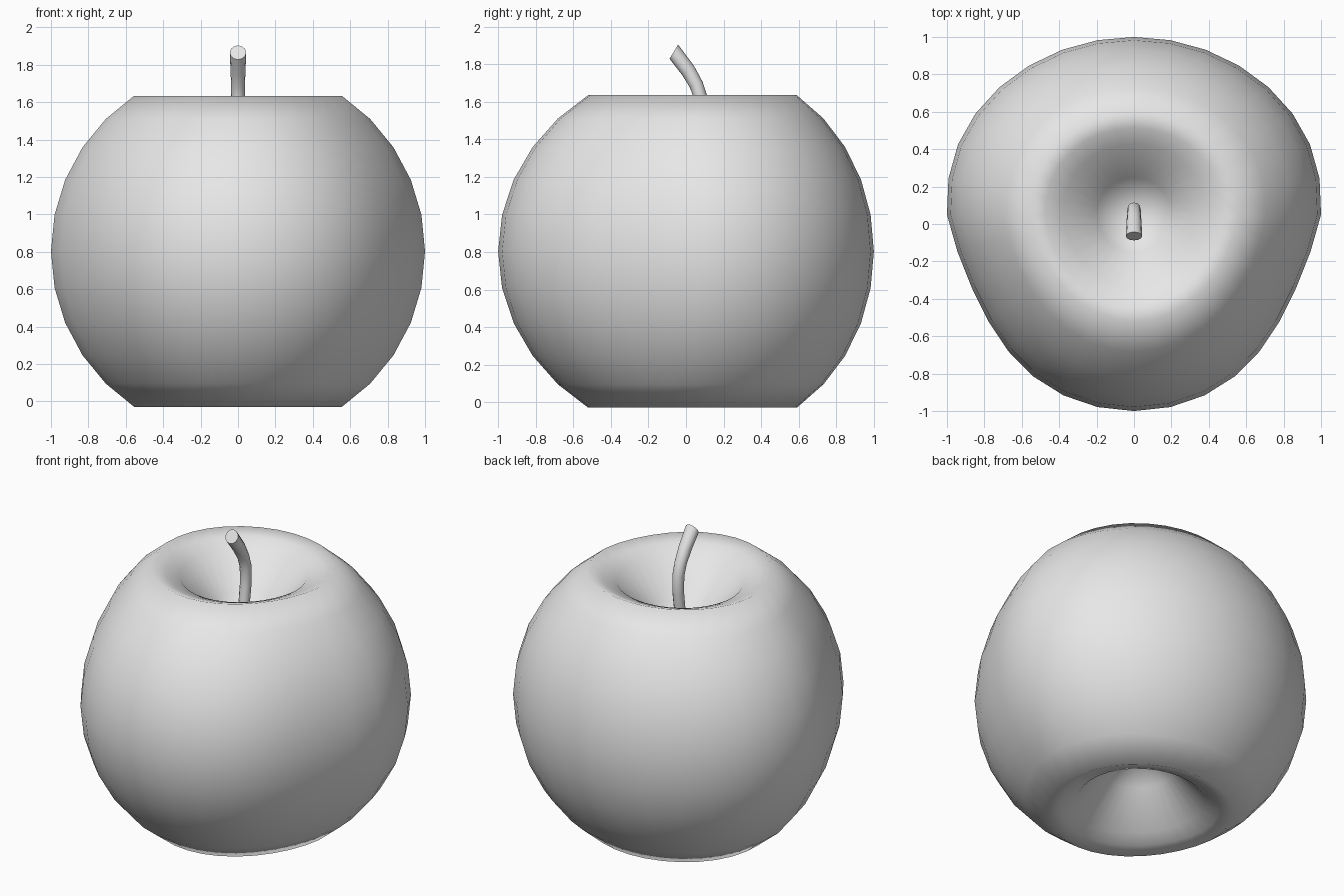
import bpy, bmesh
from math import sin, cos, pi, radians

cube = bpy.data.objects.get("Cube")
if cube:
    bpy.data.objects.remove(cube, do_unlink=True)

# One plain grey for everything
grey = bpy.data.materials.new("plain_grey")
grey.use_nodes = True
GREY = (0.8, 0.8, 0.8, 1.0)
grey.diffuse_color = GREY
grey.node_tree.nodes["Principled BSDF"].inputs["Base Color"].default_value = GREY


def loft(bm, rings):
    """Bridge consecutive closed rings of vertices with quads."""
    for lower, upper in zip(rings, rings[1:]):
        n = len(lower)
        for i in range(n):
            j = (i + 1) % n
            bm.faces.new((lower[i], lower[j], upper[j], upper[i]))


def fan(bm, ring, tip):
    """Close a ring with triangles meeting at one vertex."""
    for i, v in enumerate(ring):
        bm.faces.new((v, ring[(i + 1) % len(ring)], tip))


def finish(name, bm, angle):
    bmesh.ops.recalc_face_normals(bm, faces=bm.faces)
    mesh = bpy.data.meshes.new(name)
    bm.to_mesh(mesh)
    bm.free()
    mesh.materials.append(grey)
    obj = bpy.data.objects.new(name, mesh)
    bpy.context.collection.objects.link(obj)
    bpy.ops.object.select_all(action='DESELECT')
    obj.select_set(True)
    bpy.context.view_layer.objects.active = obj
    bpy.ops.object.shade_smooth_by_angle(angle=radians(angle))
    return obj


# Fruit body: a sphere with dimpled poles and a narrowed front
CENTRE = 0.803
SEGMENTS = 32
DIMPLE = [(0.475, 0.803), (0.385, 0.765), (0.2, 0.56)]
APEX = 0.37


def squeeze(x, y, z):
    """Narrow the front half and push the middle a little backward."""
    amount = 0.065 if y < 0 else 0.02
    return (x * (1 + amount * sin(pi * y)), y + 0.05 * (1 - y * y), z + CENTRE)


half = [(cos(k * pi / 16), sin(k * pi / 16)) for k in range(1, 6)] + DIMPLE
profile = [(r, -z) for r, z in reversed(half)] + [(1, 0)] + half

bm = bmesh.new()
rings = []
for r, z in profile:
    angles = [2 * pi * i / SEGMENTS for i in range(SEGMENTS)]
    rings.append([bm.verts.new(squeeze(r * cos(a), r * sin(a), z)) for a in angles])
loft(bm, rings)
fan(bm, rings[0], bm.verts.new(squeeze(0, 0, -APEX)))
fan(bm, rings[-1], bm.verts.new(squeeze(0, 0, APEX)))
finish("fruit_body", bm, 180)

# Stem: tilted rings along a curve that bends to the front, flat cut end
STEM = [  # y, z, radius, tilt in degrees
    (0.03, 1.15, 0.034, -12),
    (0.06, 1.35, 0.034, -8),
    (0.08, 1.5, 0.035, 0),
    (0.08, 1.615, 0.036, 12),
    (0.055, 1.69, 0.037, 25),
    (0.01, 1.768, 0.04, 38),
    (-0.065, 1.866, 0.044, 59),
]
SIDES = 12
bm = bmesh.new()
rings = []
for y, z, r, tilt in STEM:
    t = radians(tilt)
    ring = []
    for i in range(SIDES):
        a = 2 * pi * i / SIDES
        ring.append(bm.verts.new((r * cos(a), y + r * sin(a) * cos(t),
                                  z + r * sin(a) * sin(t))))
    rings.append(ring)
loft(bm, rings)
for end in (rings[0], rings[-1]):
    bm.faces.new(end)
finish("stem", bm, 45)
